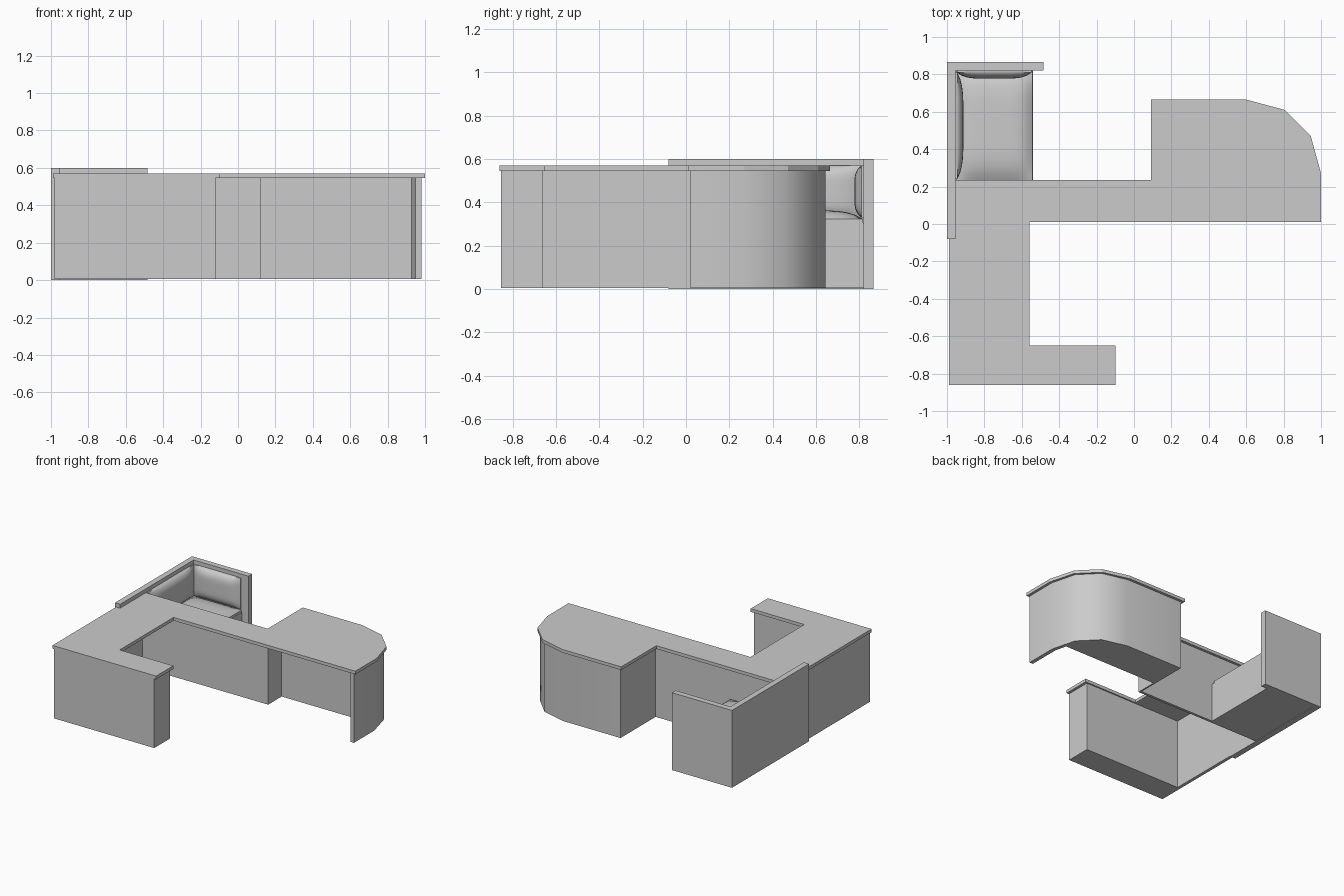
import bpy, bmesh, math
from mathutils import Matrix, Vector

if "Cube" in bpy.data.objects:
    bpy.data.objects.remove(bpy.data.objects["Cube"])


def finish(name, bm, smooth=None):
    bmesh.ops.recalc_face_normals(bm, faces=bm.faces)
    mesh = bpy.data.meshes.new(name)
    bm.to_mesh(mesh)
    bm.free()
    ob = bpy.data.objects.new(name, mesh)
    bpy.context.collection.objects.link(ob)
    if smooth:
        bpy.ops.object.select_all(action='DESELECT')
        ob.select_set(True)
        bpy.context.view_layer.objects.active = ob
        bpy.ops.object.shade_smooth_by_angle(angle=math.radians(smooth))
    return ob


def prism(name, outline, z0, z1, smooth=None):
    """Extrude a plan outline from z0 to z1."""
    bm = bmesh.new()
    face = bm.faces.new([bm.verts.new((x, y, z0)) for x, y in outline])
    top = bmesh.ops.extrude_face_region(bm, geom=[face])['geom']
    verts = [v for v in top if isinstance(v, bmesh.types.BMVert)]
    bmesh.ops.translate(bm, verts=verts, vec=(0, 0, z1 - z0))
    return finish(name, bm, smooth)


def box(name, x0, x1, y0, y1, z0, z1):
    return prism(name, [(x0, y0), (x1, y0), (x1, y1), (x0, y1)], z0, z1)


def cushion(name, centre, across, up, half_a, half_b, height, skirt):
    """Puffed pad with pinched edges, bulging along across x up."""
    a, b = Vector(across), Vector(up)
    n = a.cross(b)
    bm = bmesh.new()
    bmesh.ops.create_grid(bm, x_segments=16, y_segments=16, size=1)
    for v in bm.verts:
        u, w = v.co.x, v.co.y
        v.co.z = skirt + height * (1 - abs(u) ** 5) * (1 - abs(w) ** 5)
        v.co.x, v.co.y = u * half_a, w * half_b
    rim = [e for e in bm.edges if e.is_boundary]
    new = bmesh.ops.extrude_edge_only(bm, edges=rim)['geom']
    for v in new:
        if isinstance(v, bmesh.types.BMVert):
            v.co.z = 0
    frame = Matrix((a, b, n)).transposed().to_4x4()
    bmesh.ops.transform(bm, matrix=Matrix.Translation(centre) @ frame, verts=bm.verts)
    return finish(name, bm, 50)


# Worktop
prism("countertop", [
    (-0.99, -0.86), (-0.10, -0.86), (-0.10, -0.65), (-0.56, -0.65),
    (-0.56, 0.01), (1.0, 0.01), (1.0, 0.27), (0.945, 0.47), (0.805, 0.61),
    (0.60, 0.665), (0.09, 0.665), (0.09, 0.235), (-0.99, 0.235)], 0.545, 0.57)

# Front arm and thin support panels
box("front_arm_cabinet", -0.98, -0.12, -0.855, -0.66, 0.005, 0.545)
box("left_panel", -0.98, -0.955, -0.66, 0.215, 0.005, 0.545)
box("middle_panel", -0.955, 0.11, 0.195, 0.215, 0.005, 0.545)

# Rounded rear cabinet with its two side panels
prism("rounded_cabinet", [
    (0.95, 0.02), (0.98, 0.02), (0.98, 0.27), (0.93, 0.46), (0.797, 0.595),
    (0.60, 0.645), (0.11, 0.645), (0.11, 0.195), (0.122, 0.195),
    (0.122, 0.36), (0.928, 0.36), (0.95, 0.27)], 0.005, 0.545, 40)

# Tall walls round the seat
prism("seat_walls", [
    (-1.0, -0.08), (-0.955, -0.08), (-0.955, 0.82), (-0.485, 0.82),
    (-0.485, 0.865), (-1.0, 0.865)], 0, 0.6)

# Seat base and cushions
box("seat_base", -0.955, -0.54, 0.215, 0.82, 0.005, 0.305)
cushion("seat_cushion", (-0.747, 0.525, 0.305), (1, 0, 0), (0, 1, 0),
        0.205, 0.292, 0.04, 0.018)
cushion("back_cushion", (-0.747, 0.82, 0.45), (1, 0, 0), (0, 0, 1),
        0.2, 0.12, 0.033, 0.01)
cushion("side_cushion", (-0.955, 0.525, 0.45), (0, 1, 0), (0, 0, 1),
        0.285, 0.12, 0.033, 0.01)
